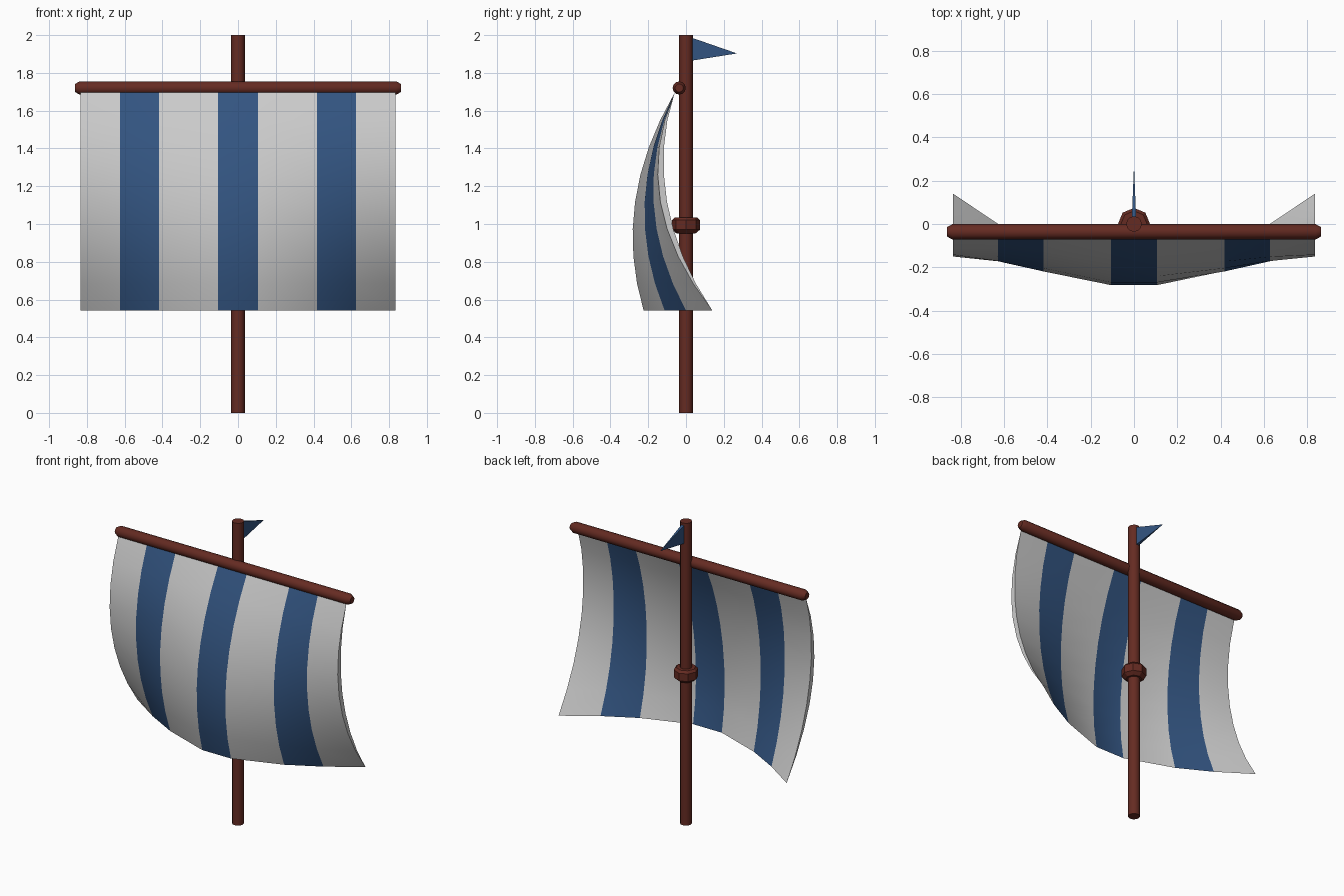
import bpy, bmesh, math

if "Cube" in bpy.data.objects:
    bpy.data.objects.remove(bpy.data.objects["Cube"])


def material(name, rgb):
    m = bpy.data.materials.new(name)
    m.diffuse_color = (*rgb, 1)
    m.use_nodes = True
    m.node_tree.nodes["Principled BSDF"].inputs["Base Color"].default_value = m.diffuse_color
    return m


WOOD = material("dark_red_wood", (0.13, 0.024, 0.016))
BLUE = material("blue_cloth", (0.033, 0.09, 0.22))
CLOTH = material("pale_cloth", (0.8, 0.8, 0.8))


def make(name, verts, faces, mats, smooth=None, indices=None):
    me = bpy.data.meshes.new(name)
    me.from_pydata(verts, [], faces)
    for m in mats:
        me.materials.append(m)
    if indices:
        for p, i in zip(me.polygons, indices):
            p.material_index = i
    bm = bmesh.new()
    bm.from_mesh(me)
    bmesh.ops.recalc_face_normals(bm, faces=bm.faces)
    bm.to_mesh(me)
    bm.free()
    ob = bpy.data.objects.new(name, me)
    bpy.context.collection.objects.link(ob)
    if smooth:
        bpy.ops.object.select_all(action='DESELECT')
        ob.select_set(True)
        bpy.context.view_layer.objects.active = ob
        bpy.ops.object.shade_smooth_by_angle(angle=math.radians(smooth))
    return ob


def lathe(name, profile, sides, smooth=None):
    # capped solid of revolution about z from (radius, height) pairs
    verts = [(r * math.cos(k * math.tau / sides), r * math.sin(k * math.tau / sides), z)
             for r, z in profile for k in range(sides)]
    faces = [(i * sides + k, i * sides + (k + 1) % sides,
              (i + 1) * sides + (k + 1) % sides, (i + 1) * sides + k)
             for i in range(len(profile) - 1) for k in range(sides)]
    last = (len(profile) - 1) * sides
    faces += [tuple(range(sides)), tuple(range(last, last + sides))]
    return make(name, verts, faces, [WOOD], smooth)


# Mast and its collar
lathe("mast", [(0.036, 0), (0.036, 2)], 12, 40)
lathe("mast_collar", [(0.05, 0.95), (0.074, 0.97), (0.074, 1.02), (0.06, 1.035)], 8)

# Yard with chamfered ends, lying along x
yard = lathe("yard", [(0.022, -0.862), (0.035, -0.838), (0.035, 0.838), (0.022, 0.862)], 12, 35)
yard.rotation_euler = (0, math.pi / 2, 0)
yard.location = (0, -0.036, 1.72)

# Sail: each column is a parabola y = top + a*t + b*t^2, given as (x, a, b)
half = [(0.105, -0.674, 0.510), (0.417, -0.582, 0.529),
        (0.626, -0.508, 0.568), (0.835, -0.503, 0.703)]
cols = [(-x, a, b) for x, a, b in reversed(half)] + half
ROWS, N = 8, len(cols)
TOP, BOTTOM = 1.695, 0.541
verts = []
for thick in (0, 0.035):
    for r in range(ROWS + 1):
        t = r / ROWS
        for x, a, b in cols:
            y = -0.06 + a * t + b * t * t + thick * math.sin(math.pi * t)
            verts.append((x, y, TOP + (BOTTOM - TOP) * t))


def vid(layer, r, c):
    # the two layers share their top and bottom edges
    if r in (0, ROWS):
        layer = 0
    return (layer * (ROWS + 1) + r) * N + c


faces, idx = [], []
for r in range(ROWS):
    for layer in (0, 1):
        for c in range(N - 1):
            faces.append((vid(layer, r, c), vid(layer, r, c + 1),
                          vid(layer, r + 1, c + 1), vid(layer, r + 1, c)))
            idx.append(c % 2)
    for c in (0, N - 1):
        rim = [vid(0, r, c), vid(1, r, c), vid(1, r + 1, c), vid(0, r + 1, c)]
        faces.append(tuple(dict.fromkeys(rim)))
        idx.append(0)
sail = make("sail", verts, faces, [CLOTH, BLUE], 30, idx)
bm = bmesh.new()
bm.from_mesh(sail.data)
bmesh.ops.delete(bm, geom=[v for v in bm.verts if not v.link_faces], context='VERTS')
bm.to_mesh(sail.data)
bm.free()

# Pennant: a thin wedge flying behind the mast top
make("pennant",
     [(-0.01, 0.025, 1.988), (0.01, 0.025, 1.988), (0.01, 0.025, 1.864),
      (-0.01, 0.025, 1.864), (0, 0.27, 1.903)],
     [(0, 1, 2, 3), (0, 1, 4), (1, 2, 4), (2, 3, 4), (3, 0, 4)], [BLUE])
